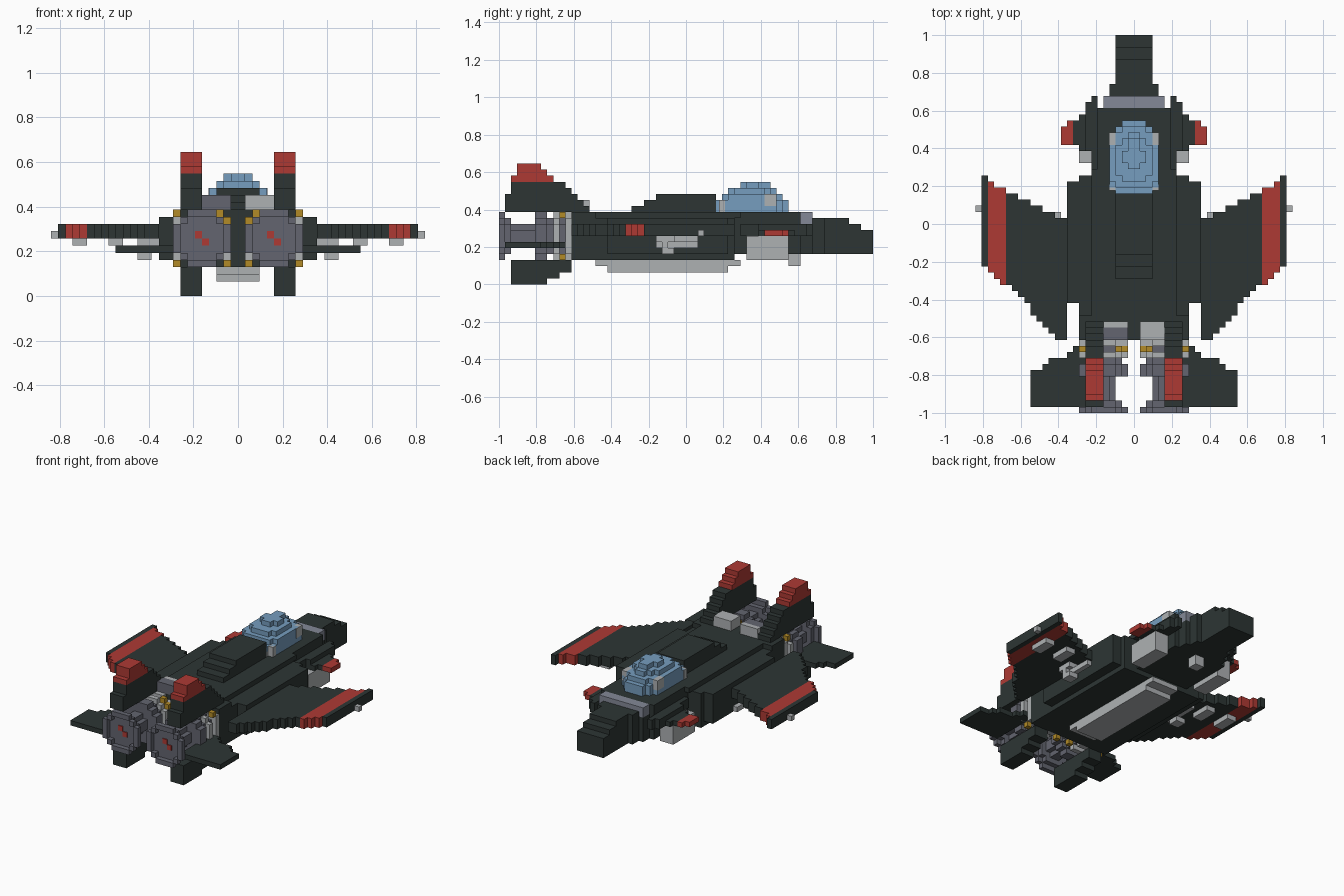
import bpy
import bmesh
import math
from mathutils import Matrix, Vector

cube = bpy.data.objects.get("Cube")
if cube:
    bpy.data.objects.remove(cube, do_unlink=True)

U = 2 / 62  # one block


def material(name, *rgb):
    m = bpy.data.materials.new(name)
    m.use_nodes = True
    m.diffuse_color = (*rgb, 1)
    m.node_tree.nodes["Principled BSDF"].inputs["Base Color"].default_value = (*rgb, 1)
    return m


DARK = material("charcoal green", .026, .036, .034)
RED = material("red", .42, .042, .034)
BLUE = material("canopy blue", .18, .34, .52)
LIGHT = material("light grey", .42, .44, .45)
GREY = material("engine grey", .125, .13, .16)
STEEL = material("steel grey", .23, .25, .31)
YELLOW = material("yellow", .45, .26, .02)


def part(name, mat, boxes):
    """One object from boxes given as x0, x1, y0, y1, z0, z1 in blocks."""
    bm = bmesh.new()
    for x0, x1, y0, y1, z0, z1 in boxes:
        mid = Vector((x0 + x1, y0 + y1, z0 + z1)) * U / 2
        size = Vector((x1 - x0, y1 - y0, z1 - z0)) * U
        bmesh.ops.create_cube(bm, size=1, matrix=Matrix.Translation(mid) @ Matrix.Diagonal((*size, 1)))
    mesh = bpy.data.meshes.new(name)
    bm.to_mesh(mesh)
    bm.free()
    mesh.materials.append(mat)
    obj = bpy.data.objects.new(name, mesh)
    bpy.context.collection.objects.link(obj)


def pair(name, mat, boxes):
    part("left_" + name, mat, boxes)
    part("right_" + name, mat, [(-b, -a, *rest) for a, b, *rest in boxes])


def mid(w, *rest):
    return (-w, w, *rest)


def disc(r, y0, y1, hole=0, cx=5, cz=8):
    """Stepped round plate, optionally with a round hole."""
    out = []
    for row in range(-r, r):
        h = abs(row + .5)
        w = round(math.sqrt(r * r - h * h))
        if h < hole:
            i = round(math.sqrt(hole * hole - h * h))
            spans = [(-w, -i), (i, w)] if w > i else []
        else:
            spans = [(-w, w)]
        out += [(cx + a, cx + b, y0, y1, cz + row, cz + row + 1) for a, b in spans]
    return out


# Fuselage and nose
part("fuselage", DARK, [
    mid(11, -13, 7, 5, 11), mid(9, -19, 8, 4, 11), mid(7, -15, 9, 11, 12),
    mid(9, -19, -15, 11, 12), mid(6, 8, 19, 5, 12), mid(5, 19, 21, 5, 10)])
part("nose", DARK, [mid(4, 21, 23, 5, 11), mid(3, 23, 27, 5, 11),
                    mid(3, 27, 29, 5, 10), mid(3, 29, 31, 5, 9)])
part("nose_band", STEEL, [mid(5, 19, 21, 10, 12)])
part("spine", DARK, [mid(3, y, 5, 12 + i, 13 + i) for i, y in enumerate((-9, -7, -5))])

# Canopy: stepped dome
layers = [(4, 5, 17), (4, 5, 17), (4, 6, 16), (3, 7, 15), (2, 9, 14)]
dome = []
for i, (w, a, b) in enumerate(layers):
    z = 12 + i
    dome += [mid(w, a + 1, b - 2, z, z + 1), mid(w - 1, a, b - 1, z, z + 1),
             mid(w - 2 if w > 2 else 1, a, b, z, z + 1)]
part("canopy", BLUE, dome)
part("canopy_rear_frame", LIGHT, [mid(3, 4.9, 6, 12, 13)])
pair("canopy_hinge", LIGHT, [(3, 4.1, 13, 15, 13, 15), (3, 4.1, 5.5, 6.5, 12, 14)])

# Forward winglets with red tips, and the intakes below
pair("winglet", DARK, [(6, 7, 9, 21, 8, 10), (7, 8, 12, 20, 8, 10),
                       (8, 9, 12, 18, 8, 9), (9, 10, 13, 17, 8, 9)])
pair("winglet_tip", RED, [(10, 11, 13, 17, 8, 9), (11, 12, 13, 16, 8, 9)])
pair("intake", LIGHT, [(6, 9, 10, 17, 4, 8)])

# Belly
part("belly_skid", LIGHT, [mid(3, -15, 9, 3, 4), mid(3, -13, 7, 2, 3)])
part("nose_sensor", LIGHT, [mid(1, 17, 19, 3, 5)])

# Main wings: one column per block
wing, stripe = [], []
for x in range(11, 25):
    front = 1 + round((x - 11) * 6 / 13)
    back = -19 + round(max(0, x - 12) * 9 / 8) if x < 21 else x - 31
    if x == 24:
        front, back = 8, -7
    (stripe if 21 <= x < 24 else wing).append((x, x + 1, back, front, 8, 10))
pair("wing", DARK, wing)
pair("wing_stripe", RED, stripe)
pair("wing_tip_light", LIGHT, [(25, 26, 2, 3, 8, 9)])
pair("wing_pylons", LIGHT, [(16, 18, -2, 2, 7, 8), (21, 23, -2, 2, 7, 8)])
pair("wing_gun", LIGHT, [(11, 14, -5, -2, 7, 8), (12, 13, -5, 2, 6, 7),
                         (11, 14, -4, -3, 6, 7), (12, 14, -4, -2, 5, 6)])

# Tailplanes
pair("tailplane", DARK, [(x, x + 1, -30, -20 - round((x - 8) / 2), 6, 7) for x in range(8, 17)])

# Upright fins with red caps, and lower fins
fin_fronts = [-16, -17, -18, -19, -20]
pair("fin", DARK, [(5, 8, -30 if i < 3 else -29, y, 12 + i, 13 + i)
                   for i, y in enumerate(fin_fronts)])
pair("fin_cap", RED, [(5, 8, -29, -22, 17, 18), (5, 8, -28, -23, 18, 19), (5, 8, -28, -24, 19, 20)])
pair("lower_fin", DARK, [(5, 8, -29, -19, 2, 4), (5, 8, -29, -21, 1, 2), (5, 8, -29, -23, 0, 1)])

# Engines
pair("engine", GREY, disc(4, -31, -30, hole=3) + disc(3, -30, -29) + disc(2, -29, -25)
     + disc(4, -25, -23) + disc(3, -23, -22) + disc(3, -21, -20))
pair("engine_ring", LIGHT, disc(4, -22, -21) + disc(4, -20, -19)
     + [(1, 9, -20, -19, z, z + 2) for z in (5, 9)])
pair("engine_bolts", YELLOW, [(x, x + 1, -21, -20, z, z + 1)
                              for x, z in ((1, 4), (8, 4), (8, 11), (2, 11), (1, 10))])
part("burner_marks", RED, [(x + i, x + i + 1, -30.2, -30, 8 - i, 9 - i)
                           for x in (-6, 4) for i in (0, 1)])
pair("engine_vent", LIGHT, [(1, 5, -17, -16, 12, 14)])
part("left_vent_back", LIGHT, [(1, 5, -19, -17, 12, 14)])
part("right_vent_back", GREY, [(-5, -1, -19, -17, 12, 14)])
